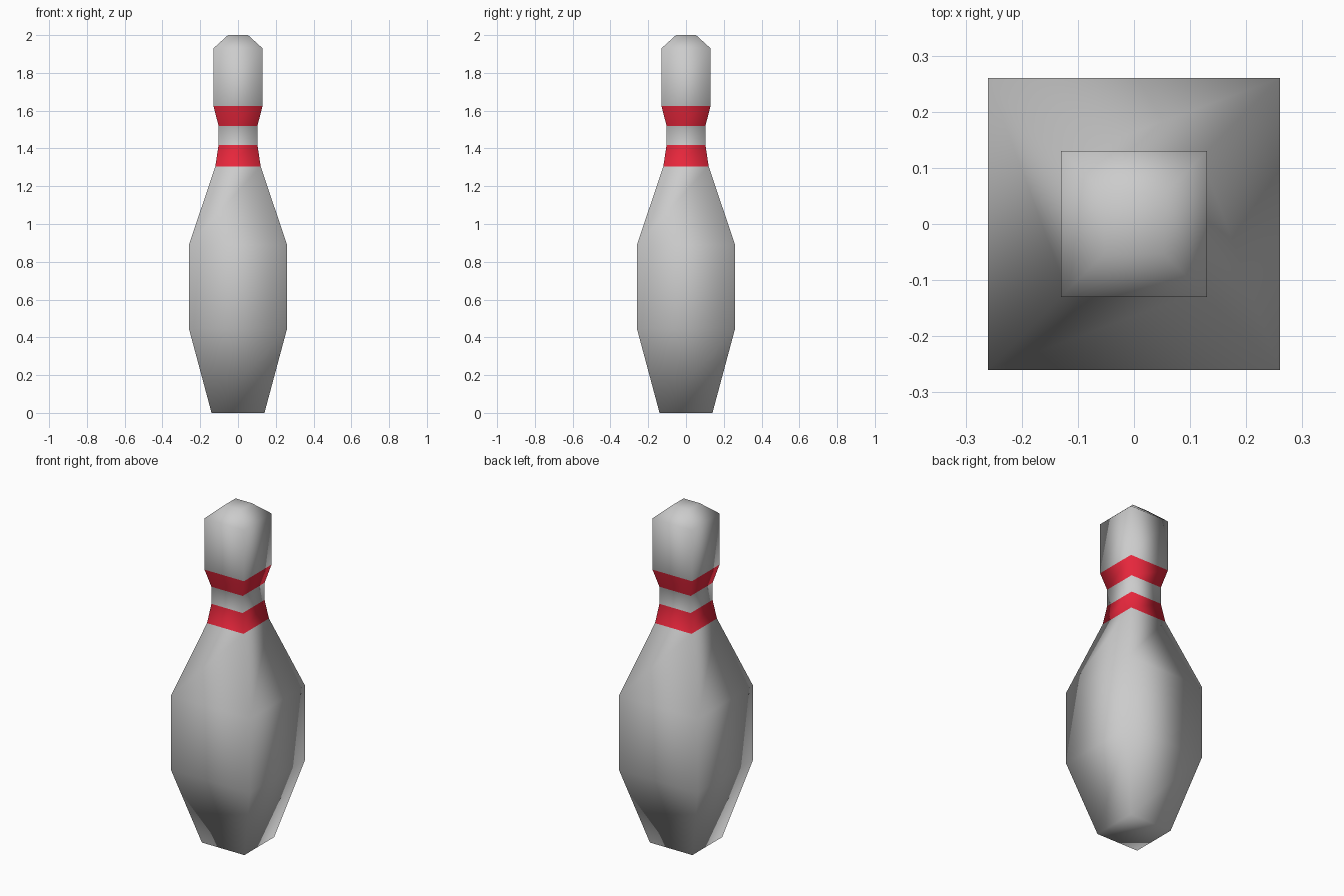
import bpy, bmesh

if "Cube" in bpy.data.objects:
    bpy.data.objects.remove(bpy.data.objects["Cube"])

# Profile of the square pin: (height, half width)
PROFILE = [(0.0, 0.14), (0.447, 0.26), (0.889, 0.26), (1.305, 0.12),
           (1.418, 0.103), (1.52, 0.103), (1.625, 0.13), (1.93, 0.13), (2.0, 0.053)]
RED_SEGMENTS = {3, 5}

bm = bmesh.new()

# One square ring per profile point
rings = [[bm.verts.new((sx * w, sy * w, z))
          for sx, sy in ((-1, -1), (1, -1), (1, 1), (-1, 1))]
         for z, w in PROFILE]

# Side walls, with the neck stripes in the second material
for i, (low, high) in enumerate(zip(rings, rings[1:])):
    for k in range(4):
        n = (k + 1) % 4
        face = bm.faces.new((low[k], low[n], high[n], high[k]))
        face.material_index = 1 if i in RED_SEGMENTS else 0

# Base and crown caps
bm.faces.new(rings[0][::-1])
bm.faces.new(rings[-1])
for face in bm.faces:
    face.smooth = True

mesh = bpy.data.meshes.new("pin_body")
bm.to_mesh(mesh)
bm.free()

# Plain grey body and red stripes
for name, color in (("body_grey", (0.8, 0.8, 0.8, 1)), ("stripe_red", (0.8, 0.02, 0.045, 1))):
    mat = bpy.data.materials.new(name)
    mat.diffuse_color = color
    mat.use_nodes = True
    mat.node_tree.nodes["Principled BSDF"].inputs["Base Color"].default_value = mat.diffuse_color
    mesh.materials.append(mat)

pin = bpy.data.objects.new("pin_body", mesh)
bpy.context.collection.objects.link(pin)
